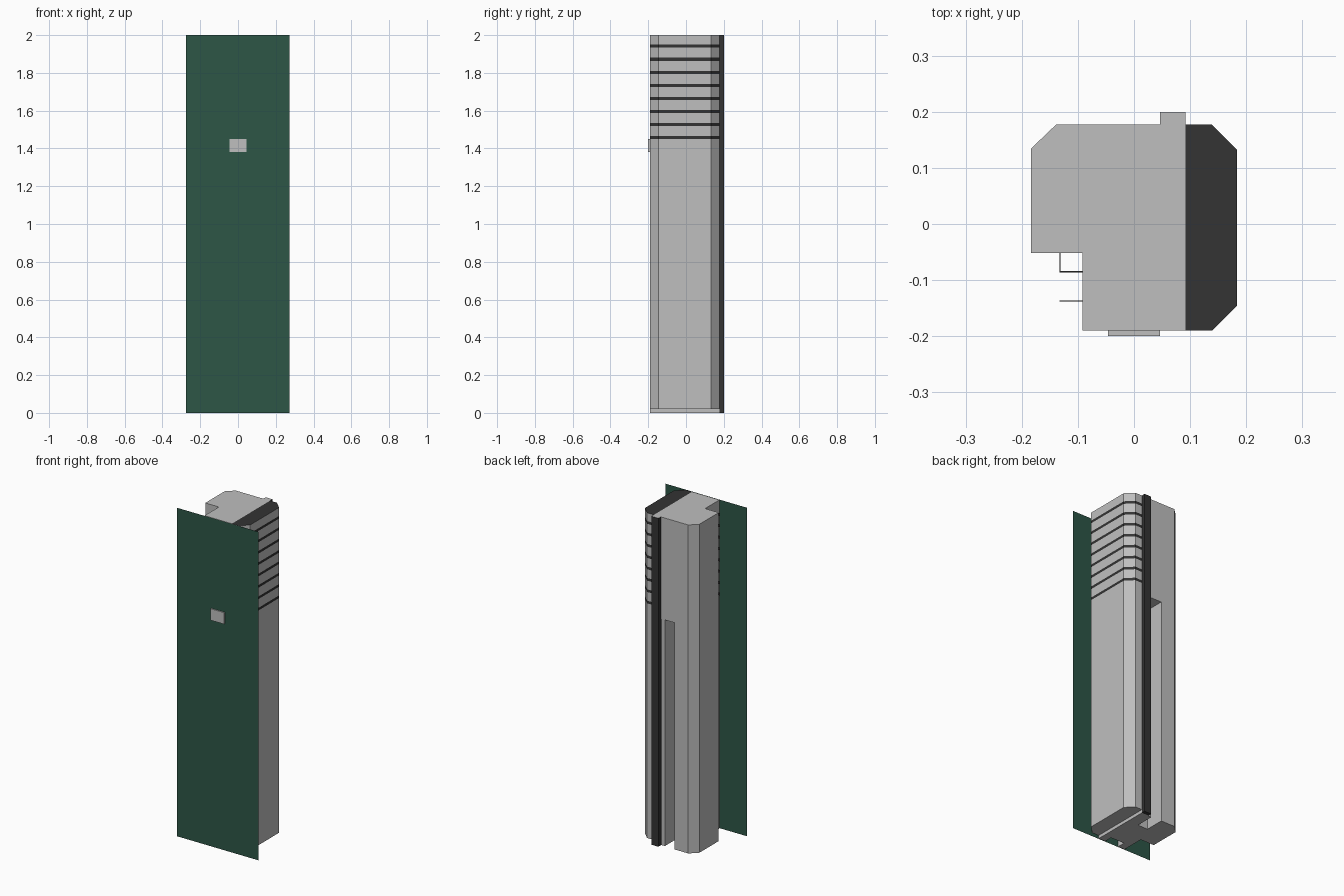
import bpy, bmesh

if "Cube" in bpy.data.objects:
    bpy.data.objects.remove(bpy.data.objects["Cube"])


def material(name, rgb):
    m = bpy.data.materials.new(name)
    m.diffuse_color = (*rgb, 1)
    m.use_nodes = True
    m.node_tree.nodes["Principled BSDF"].inputs["Base Color"].default_value = m.diffuse_color
    return m


GRAY = material("light_gray", (0.52, 0.52, 0.52))
DARK = material("charcoal", (0.033, 0.033, 0.033))
GREEN = material("dark_green_glass", (0.026, 0.093, 0.061))


def finish(bm, name, mats):
    mesh = bpy.data.meshes.new(name)
    bm.to_mesh(mesh)
    bm.free()
    for m in mats:
        mesh.materials.append(m)
    ob = bpy.data.objects.new(name, mesh)
    bpy.context.collection.objects.link(ob)
    return ob


def prism(name, outline, levels, mats):
    """Outline extruded through a list of heights; returned with one wall loop per level."""
    bm = bmesh.new()
    rings = [[bm.verts.new((x, y, z)) for x, y in outline] for z in levels]
    n = len(outline)
    for a, b in zip(rings, rings[1:]):
        for i in range(n):
            j = (i + 1) % n
            bm.faces.new((a[i], a[j], b[j], b[i]))
    bm.faces.new(rings[0][::-1])
    bm.faces.new(rings[-1])
    bmesh.ops.recalc_face_normals(bm, faces=bm.faces)
    return finish(bm, name, mats)


FRONT, BACK = -0.19, 0.177
SPLIT = 1.38          # height where the recesses end
STRIPES = [1.457 + 0.0692 * i for i in range(8)]
HALF = 0.008

# Lower core with a front channel, a deep back recess and the front-left notch
lower = [(0.092, FRONT), (0.092, BACK), (0.046, BACK), (0.046, 0.172), (0.022, 0.172),
         (0.022, 0.06), (-0.046, 0.06), (-0.046, BACK), (-0.139, BACK), (-0.184, 0.134),
         (-0.184, -0.052), (-0.092, -0.052), (-0.092, FRONT), (-0.046, FRONT),
         (-0.046, -0.14), (0.046, -0.14), (0.046, FRONT)]
prism("lower_core", lower, [0, SPLIT], [GRAY])

# Upper core, full section with only the notch
upper = [(0.092, FRONT), (0.092, BACK), (-0.139, BACK), (-0.184, 0.134),
         (-0.184, -0.052), (-0.092, -0.052), (-0.092, FRONT)]
prism("upper_core", upper, [SPLIT, 2], [GRAY])

# Right wing with dark stripes and a dark roof, raised slightly off the ground
wing = [(0.092, FRONT), (0.139, FRONT), (0.184, -0.145), (0.184, 0.132),
        (0.139, BACK), (0.092, BACK)]
levels = [0.02] + [z + s for z in STRIPES for s in (-HALF, HALF)] + [2]
right_wing = prism("right_wing", wing, levels, [GRAY, DARK])
for f in right_wing.data.polygons:
    stripe = any(abs(f.center.z - z) < 0.002 for z in STRIPES)
    f.material_index = int(stripe or f.normal.z > 0.9)

# Dark vertical fin on the back, with a gray top
fin = prism("back_fin", [(0.046, BACK), (0.092, BACK), (0.092, 0.2), (0.046, 0.2)],
            [0, 2], [DARK, GRAY])
for f in fin.data.polygons:
    f.material_index = int(f.normal.z > 0.9)

# Thin dark rails crossing the front-left notch at every stripe height
T = 0.001
for z in STRIPES:
    for x0, x1, y0, y1 in ((-0.132, -0.092, -0.137, -0.137),
                           (-0.132, -0.092, -0.085, -0.085),
                           (-0.132, -0.132, -0.085, -0.052)):
        prism("notch_rail", [(x0 - T, y0 - T), (x1 + T, y0 - T), (x1 + T, y1 + T), (x0 - T, y1 + T)],
              [z - HALF, z + HALF], [DARK])

# Green facade sheet in front of the tower
bm = bmesh.new()
bm.faces.new([bm.verts.new((x, FRONT - 0.003, z))
              for x, z in ((-0.275, 0), (0.272, 0), (0.272, 2), (-0.275, 2))])
finish(bm, "green_facade", [GREEN])

# Small gray block projecting through the facade
prism("front_block", [(-0.046, -0.2), (0.046, -0.2), (0.046, -0.185), (-0.046, -0.185)],
      [SPLIT, 1.45], [GRAY])
